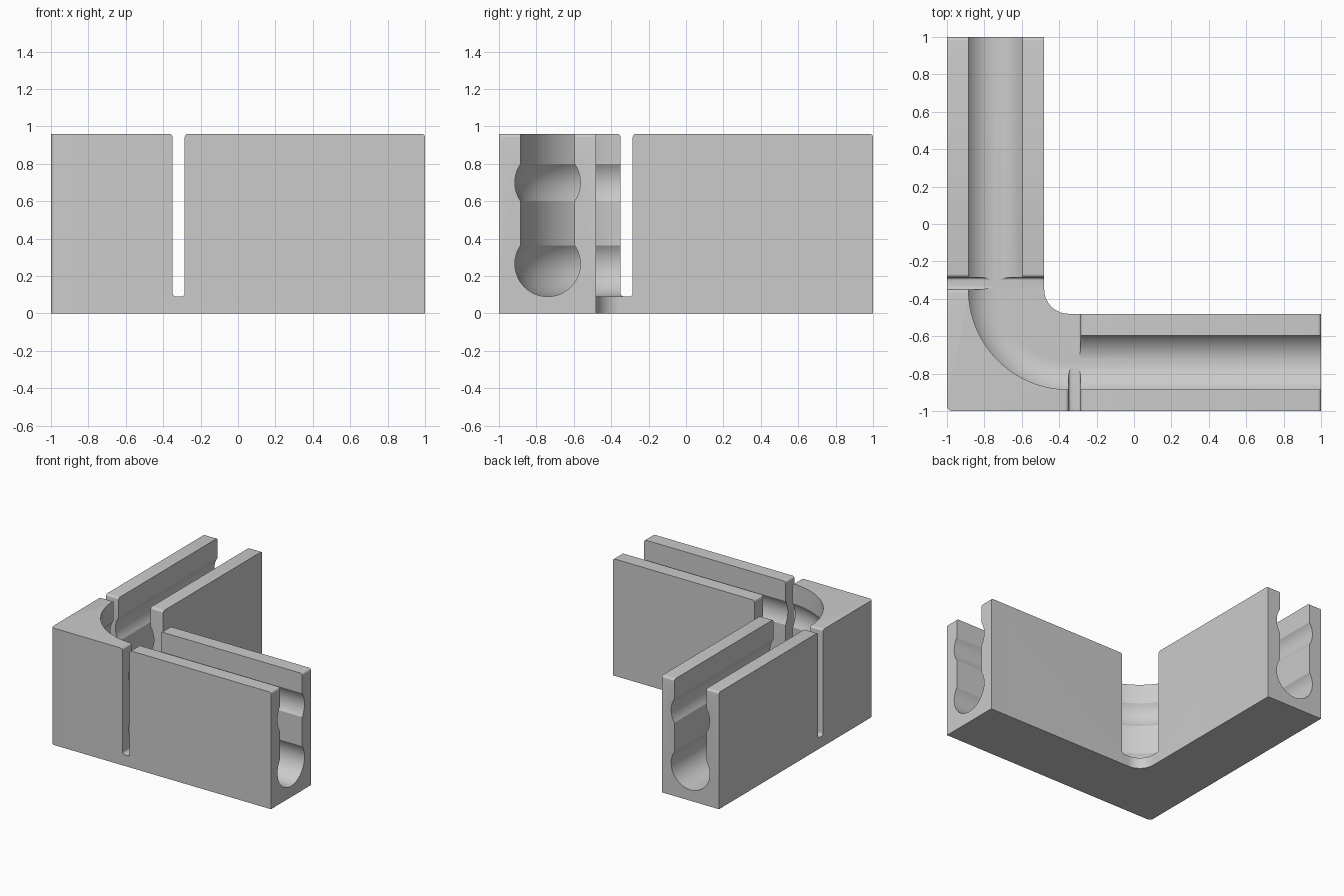
import bpy, bmesh
from math import sin, cos, pi, asin, radians
from mathutils import Vector

cube = bpy.data.objects.get("Cube")
if cube:
    bpy.data.objects.remove(cube, do_unlink=True)

TOP, FLOOR = 0.96, 0.09       # block height, channel floor
INNER, MID = -0.48, -0.74     # inner face and centreline of each arm
S0, S1 = -0.35, -0.285        # slot sides
HALF, R = 0.145, 0.175        # channel half width, bore radius
EASE = 0.018                  # small edge rounding


def arc(cx, cy, r, a0, a1, n):
    return [(cx + r * cos(a0 + (a1 - a0) * i / n),
             cy + r * sin(a0 + (a1 - a0) * i / n)) for i in range(n + 1)]


def finish(bm, name, cutter=True):
    bmesh.ops.recalc_face_normals(bm, faces=bm.faces)
    mesh = bpy.data.meshes.new(name)
    bm.to_mesh(mesh)
    bm.free()
    ob = bpy.data.objects.new(name, mesh)
    bpy.context.collection.objects.link(ob)
    if cutter:
        ob.hide_render = True
        ob.hide_viewport = False
        ob.display_type = 'WIRE'
    return ob


def prism(points, place, lo, hi):
    """Extrude a 2D outline between lo and hi; place maps (u, v, w) to xyz."""
    bm = bmesh.new()
    rings = [[bm.verts.new(place(u, v, w)) for u, v in points] for w in (lo, hi)]
    n = len(points)
    for i in range(n):
        j = (i + 1) % n
        bm.faces.new((rings[0][i], rings[0][j], rings[1][j], rings[1][i]))
    bm.faces.new(rings[0])
    bm.faces.new(rings[1][::-1])
    return bm


def upright(u, v, w):
    return (u, v, w)


# L-shaped block with rounded inner and outer corners
outline = (arc(-0.97, -0.97, 0.03, pi, 1.5 * pi, 6) + [(1, -1), (1, INNER)]
           + arc(S0, S0, S0 - INNER, 1.5 * pi, pi, 20) + [(INNER, 1), (-1, 1)])
block = finish(prism(outline, upright, 0, TOP), "corner_block", False)

# Double-bore channel swept around the corner
neck = asin(HALF / R)
low, high = FLOOR + R, 0.70
right = (arc(0, low, R, -pi / 2, pi / 2 - neck, 24)
         + arc(0, high, R, neck - pi / 2, pi / 2 - neck, 16) + [(HALF, 1.2)])
profile = right + [(-u, z) for u, z in reversed(right[1:])]
stations = [((MID, 1.1), (-1, 0))]
for i in range(33):
    a = pi + pi / 2 * i / 32
    d = (cos(a), sin(a))
    stations.append(((S0 + (S0 - MID) * d[0], S0 + (S0 - MID) * d[1]), d))
stations.append(((1.1, MID), (0, -1)))
bm = bmesh.new()
rings = [[bm.verts.new((p[0] + d[0] * u, p[1] + d[1] * u, z)) for u, z in profile]
         for p, d in stations]
for a, b in zip(rings, rings[1:]):
    for i in range(len(profile)):
        j = (i + 1) % len(profile)
        bm.faces.new((a[i], a[j], b[j], b[i]))
bm.faces.new(rings[0])
bm.faces.new(rings[-1][::-1])
cutters = [finish(bm, "channel_cutter")]

# Opening through the inside corner, eased where floor meets wall ends
opening = ([(S1, S1), (MID + 0.005, S1)]
           + arc(S0, S0, S0 - MID - 0.005, pi, 1.5 * pi, 32) + [(S1, MID + 0.005)])
bm = prism(opening, upright, FLOOR + 0.0005, 1.2)
edges = [e for e in bm.edges if all(v.co.z < 0.5 for v in e.verts)
         and any(all(abs(v.co[k] - S1) < 1e-4 for v in e.verts) for k in (0, 1))]
bmesh.ops.bevel(bm, geom=edges, offset=EASE, segments=5, profile=0.5, affect='EDGES')
cutters.append(finish(bm, "opening_cutter"))

# Narrow slots through the two outer walls
z0 = FLOOR + 0.0008 + EASE
slot = (arc(S0 + EASE, z0, EASE, pi, 1.5 * pi, 5)
        + arc(S1 - EASE, z0, EASE, 1.5 * pi, 2 * pi, 5) + [(S1, 1.25), (S0, 1.25)])
cutters.append(finish(prism(slot, lambda u, z, w: (u, w, z), -1.1, MID - 0.01),
                      "front_slot_cutter"))
cutters.append(finish(prism(slot, lambda u, z, w: (w, u, z), -1.1, MID - 0.01),
                      "side_slot_cutter"))

for c in cutters:
    m = block.modifiers.new(c.name, 'BOOLEAN')
    m.operation, m.solver, m.object = 'DIFFERENCE', 'EXACT', c
dg = bpy.context.evaluated_depsgraph_get()
bm = bmesh.new()
bm.from_mesh(bpy.data.meshes.new_from_object(block.evaluated_get(dg)))
block.modifiers.clear()
for c in cutters:
    bpy.data.objects.remove(c, do_unlink=True)

# Round the top edges at arm ends and slot mouths
bmesh.ops.remove_doubles(bm, verts=bm.verts, dist=1e-5)


def is_mouth(e):
    a, b = (v.co for v in e.verts)
    if min(a.z, b.z) < TOP - 1e-3:
        return False
    return any(abs(a[k] - t) < 1e-3 and abs(b[k] - t) < 1e-3
               for k in (0, 1) for t in (1, S0, S1))


bmesh.ops.bevel(bm, geom=[e for e in bm.edges if is_mouth(e)], offset=EASE,
                segments=5, profile=0.5, affect='EDGES')
bm.to_mesh(block.data)
bm.free()

# Single grey finish
grey = bpy.data.materials.new("light_grey")
grey.use_nodes = True
colour = (0.6, 0.6, 0.6, 1)
grey.diffuse_color = colour
grey.node_tree.nodes["Principled BSDF"].inputs["Base Color"].default_value = colour
block.data.materials.clear()
block.data.materials.append(grey)
for p in block.data.polygons:
    p.material_index = 0

bpy.context.view_layer.objects.active = block
block.select_set(True)
bpy.ops.object.shade_smooth_by_angle(angle=radians(25))
